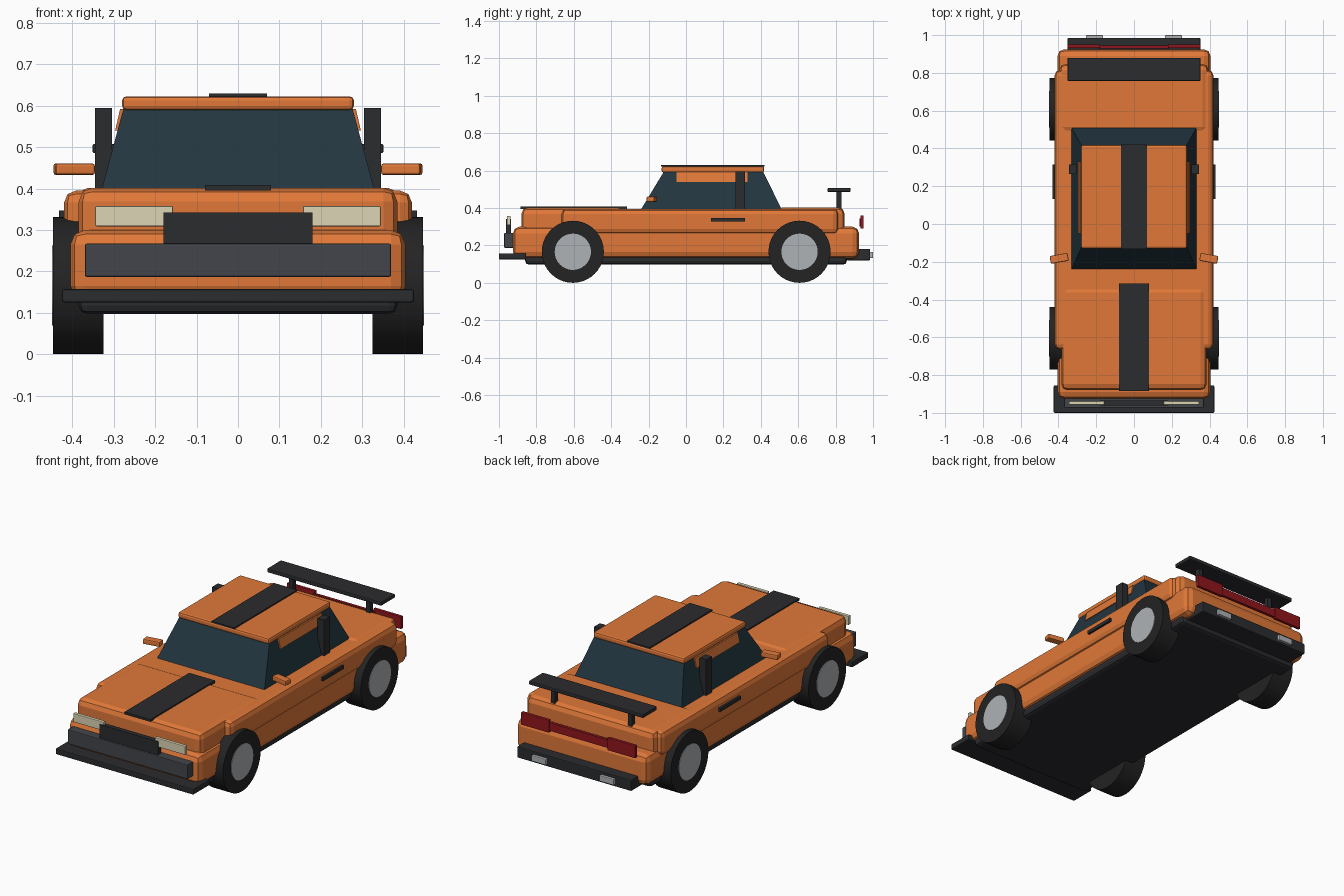
import bpy, bmesh, math
from mathutils import Matrix

if "Cube" in bpy.data.objects:
    bpy.data.objects.remove(bpy.data.objects["Cube"])


def mat(name, r, g, b):
    m = bpy.data.materials.new(name)
    m.diffuse_color = (r, g, b, 1)
    m.use_nodes = True
    m.node_tree.nodes["Principled BSDF"].inputs["Base Color"].default_value = m.diffuse_color
    return m


ORANGE = mat("orange_paint", 0.75, 0.19, 0.04)
BLACK = mat("black_trim", 0.024, 0.025, 0.028)
GRILLE = mat("dark_grey", 0.055, 0.06, 0.07)
RUBBER = mat("rubber", 0.017, 0.017, 0.018)
GLASS = mat("dark_glass", 0.016, 0.036, 0.05)
RED = mat("red_lens", 0.28, 0.008, 0.012)
CREAM = mat("cream_lens", 0.72, 0.66, 0.46)
METAL = mat("metal", 0.43, 0.45, 0.47)


def finish(name, bm, material, bevel=0, segments=2):
    bmesh.ops.recalc_face_normals(bm, faces=bm.faces)
    me = bpy.data.meshes.new(name)
    bm.to_mesh(me)
    bm.free()
    me.materials.append(material)
    ob = bpy.data.objects.new(name, me)
    bpy.context.collection.objects.link(ob)
    if bevel:
        mod = ob.modifiers.new("bevel", 'BEVEL')
        mod.width = bevel
        mod.segments = segments
    return ob


def frustum(name, low, high, z0, z1, material, bevel=0, segments=2):
    """Block between two rectangles (x0, x1, y0, y1) at heights z0 and z1."""
    bm = bmesh.new()
    rings = []
    for (x0, x1, y0, y1), z in ((low, z0), (high, z1)):
        rings.append([bm.verts.new((x, y, z)) for x, y in
                      ((x0, y0), (x1, y0), (x1, y1), (x0, y1))])
    a, b = rings
    bm.faces.new(a)
    bm.faces.new(b)
    for i in range(4):
        j = (i + 1) % 4
        bm.faces.new((a[i], a[j], b[j], b[i]))
    return finish(name, bm, material, bevel, segments)


def box(name, x0, x1, y0, y1, z0, z1, material, bevel=0, segments=2):
    r = (x0, x1, y0, y1)
    return frustum(name, r, r, z0, z1, material, bevel, segments)


def disc(name, x, y, z, radius, width, material, bevel=0):
    bm = bmesh.new()
    bmesh.ops.create_cone(bm, cap_ends=True, segments=40, radius1=radius, radius2=radius, depth=width,
                          matrix=Matrix.Translation((x, y, z)) @ Matrix.Rotation(math.pi / 2, 4, 'Y'))
    ob = finish(name, bm, material)
    bpy.context.view_layer.objects.active = ob
    ob.select_set(True)
    bpy.ops.object.shade_smooth_by_angle(angle=math.radians(30))
    ob.select_set(False)
    return ob


# body shell
box("underbody", -0.385, 0.385, -0.86, 0.86, 0.097, 0.16, BLACK, 0.02)
box("lower_body", -0.405, 0.405, -0.925, 0.925, 0.13, 0.30, ORANGE, 0.035)
box("upper_body", -0.42, 0.42, -0.665, 0.815, 0.26, 0.395, ORANGE, 0.028)
box("hood", -0.385, 0.385, -0.88, -0.33, 0.26, 0.402, ORANGE, 0.033)
box("trunk", -0.395, 0.395, 0.48, 0.848, 0.26, 0.402, ORANGE, 0.033)

# cabin
frustum("cabin_glass", (-0.333, 0.333, -0.245, 0.515), (-0.275, 0.275, -0.115, 0.41), 0.385, 0.6, GLASS)
box("roof", -0.28, 0.28, -0.13, 0.418, 0.59, 0.623, ORANGE, 0.01)

# racing stripes
box("roof_stripe", -0.07, 0.07, -0.133, 0.42, 0.621, 0.63, BLACK)
box("hood_stripe", -0.08, 0.08, -0.885, -0.315, 0.396, 0.409, BLACK)

# front end
box("front_bumper", -0.425, 0.425, -1.0, -0.855, 0.125, 0.157, BLACK, 0.005)
box("front_grille", -0.37, 0.37, -0.972, -0.915, 0.187, 0.267, GRILLE, 0.004)
box("centre_plate", -0.18, 0.18, -0.962, -0.935, 0.262, 0.342, BLACK)

# rear end
box("rear_bumper", -0.352, 0.352, 0.86, 0.985, 0.12, 0.182, BLACK, 0.005)
box("tail_light_bar", -0.19, 0.19, 0.928, 0.944, 0.3, 0.345, RED)
box("spoiler_wing", -0.352, 0.352, 0.757, 0.88, 0.486, 0.508, BLACK, 0.005)

# paired parts on both sides
for s, side in ((-1, "left"), (1, "right")):
    def pair(name, xa, xb, *rest):
        return box(f"{side}_{name}", min(s * xa, s * xb), max(s * xa, s * xb), *rest)

    def span(xa, xb, y0, y1):
        return (min(s * xa, s * xb), max(s * xa, s * xb), y0, y1)

    pair("headlight", 0.157, 0.345, -0.957, -0.938, 0.309, 0.358, CREAM, 0.003)
    pair("tail_light", 0.18, 0.352, 0.932, 0.95, 0.29, 0.36, RED, 0.003)
    pair("rear_reflector", 0.164, 0.254, 0.975, 1.0, 0.132, 0.166, METAL, 0.004)
    pair("spoiler_post", 0.225, 0.25, 0.805, 0.832, 0.39, 0.49, BLACK)
    pair("door_handle", 0.41, 0.432, 0.133, 0.315, 0.328, 0.347, BLACK)
    pair("door_pillar", 0.305, 0.345, 0.265, 0.315, 0.385, 0.595, BLACK)
    frustum(f"{side}_window_trim", span(0.27, 0.297, -0.05, 0.33),
            span(0.26, 0.285, -0.05, 0.33), 0.54, 0.592, ORANGE)
    # mirror, angled forward at its outer end
    mirror = box(f"{side}_mirror", -0.048, 0.048, -0.021, 0.021, -0.014, 0.014, ORANGE, 0.006)
    mirror.location = (s * 0.396, -0.182, 0.447)
    mirror.rotation_euler.z = -s * math.radians(10)
    for y, end in ((-0.605, "front"), (0.607, "rear")):
        disc(f"{end}_{side}_tyre", s * 0.386, y, 0.166, 0.166, 0.122, RUBBER)
        disc(f"{end}_{side}_hub", s * 0.43, y, 0.166, 0.097, 0.04, METAL)
